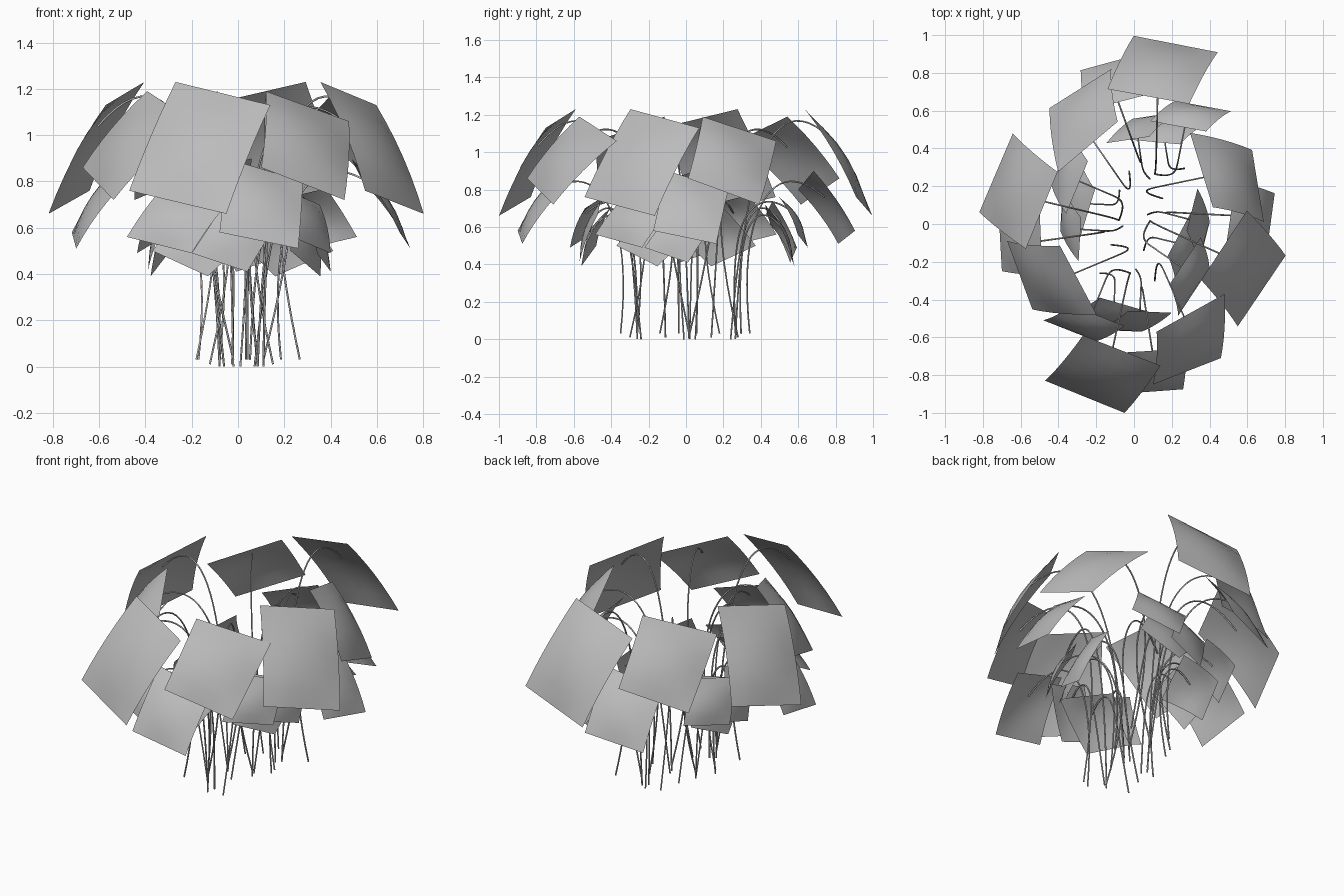
import bpy, bmesh
from math import radians
from mathutils import Vector, Matrix

cube = bpy.data.objects.get("Cube")
if cube:
    bpy.data.objects.remove(cube, do_unlink=True)


def material(name, grey):
    mat = bpy.data.materials.new(name)
    mat.use_nodes = True
    colour = (grey, grey, grey, 1)
    mat.diffuse_color = colour
    mat.node_tree.nodes["Principled BSDF"].inputs["Base Color"].default_value = colour
    return mat


GREY = material("plain grey", 0.5)

# One clump: leaf corners (upper left, upper right, lower right, lower left),
# then the stem's root and the point it leans to half way up
LEAVES = {
    "top_leaf": [(-.27, -.59, 1.23), (.14, -.75, 1.13), (-.05, -1, .66), (-.47, -.83, .76),
                 (-.02, -.26, 0), (-.03, -.28, .5)],
    "side_leaf": [(.12, -.57, 1.19), (.48, -.37, 1.06), (.46, -.71, .72), (.1, -.85, .86),
                  (.11, -.3, .01), (.12, -.16, .6)],
    "middle_leaf": [(-.05, -.68, .9), (.28, -.66, .8), (.26, -.875, .51), (-.08, -.9, .58),
                    (.04, -.35, .03), (.04, -.31, .4)],
    "low_side_leaf": [(-.33, -.43, .77), (-.05, -.54, .7), (-.2, -.62, .49), (-.48, -.51, .56),
                      (-.02, -.26, .03), (-.12, -.22, .45)],
    "low_front_leaf": [(-.03, -.46, .74), (.2, -.47, .67), (.04, -.57, .41), (-.2, -.56, .49),
                       (.01, -.24, 0), (.04, -.28, .4)],
    "low_inner_leaf": [(-.18, -.39, .72), (.13, -.48, .61), (-.13, -.56, .39), (-.37, -.48, .5),
                       (-.18, -.26, .03), (-.1, -.26, .4)],
}

# Clump placements: turn in degrees and shift
CLUMPS = {"front": (0, 0, 0), "left": (78, -.165, .09),
          "back": (191, .14, .005), "right": (269, .18, -.005)}


def leaf_point(corners, u, v, lift=0):
    """Point on a softly domed four-cornered leaf, u across and v down."""
    a, b, c, d = corners
    p = a.lerp(b, u).lerp(d.lerp(c, u), v)
    normal = (d - a).cross(b - a).normalized()
    size = (b - a).length
    dome = 16 * u * (1 - u) * v * (1 - v)
    rim = 4 * v * (1 - v)
    return p + normal * (size * (.08 * dome + .04 * rim) + lift)


def leaf_mesh(name, corners, n=6):
    bm = bmesh.new()
    grid = [[bm.verts.new(leaf_point(corners, i / n, j / n)) for i in range(n + 1)]
            for j in range(n + 1)]
    for j in range(n):
        for i in range(n):
            f = bm.faces.new((grid[j][i], grid[j + 1][i], grid[j + 1][i + 1], grid[j][i + 1]))
            f.smooth = True
    mesh = bpy.data.meshes.new(name)
    bm.to_mesh(mesh)
    bm.free()
    mesh.materials.append(GREY)
    return mesh


def stem_mesh(name, corners, root, lean):
    """Thin stalk rising from the root and arching over into its leaf."""
    tip = leaf_point(corners, .5, .35, -.008)
    height = leaf_point(corners, .5, 0).z
    crown = lean.lerp(tip, .2)
    crown.z = height * 1.02
    over = lean.lerp(tip, .7)
    over.z = height * 1.03
    curve = bpy.data.curves.new(name, "CURVE")
    curve.dimensions = "3D"
    curve.bevel_depth = .0045
    curve.bevel_resolution = 1
    curve.resolution_u = 6
    curve.use_fill_caps = True
    path = [root, lean, crown, over, tip]
    spline = curve.splines.new("NURBS")
    spline.points.add(len(path) - 1)
    for point, co in zip(spline.points, path):
        point.co = (*co, 1)
    spline.order_u = 4
    spline.use_endpoint_u = True
    helper = bpy.data.objects.new(name, curve)
    bpy.context.collection.objects.link(helper)
    bpy.context.view_layer.update()
    mesh = bpy.data.meshes.new_from_object(
        helper.evaluated_get(bpy.context.evaluated_depsgraph_get()))
    bpy.data.objects.remove(helper, do_unlink=True)
    for f in mesh.polygons:
        f.use_smooth = True
    mesh.materials.clear()
    mesh.materials.append(GREY)
    return mesh


# Meshes of one clump, shared by all four placements
parts = {}
for name, points in LEAVES.items():
    *corners, root, lean = [Vector(p) for p in points]
    parts[name] = leaf_mesh(name, corners)
    stem = name.replace("leaf", "stem")
    parts[stem] = stem_mesh(stem, corners, root, lean)

for side, (turn, x, y) in CLUMPS.items():
    place = Matrix.Translation((x, y, 0)) @ Matrix.Rotation(radians(turn), 4, "Z")
    for name, mesh in parts.items():
        ob = bpy.data.objects.new(side + "_" + name, mesh)
        ob.matrix_world = place
        bpy.context.collection.objects.link(ob)
